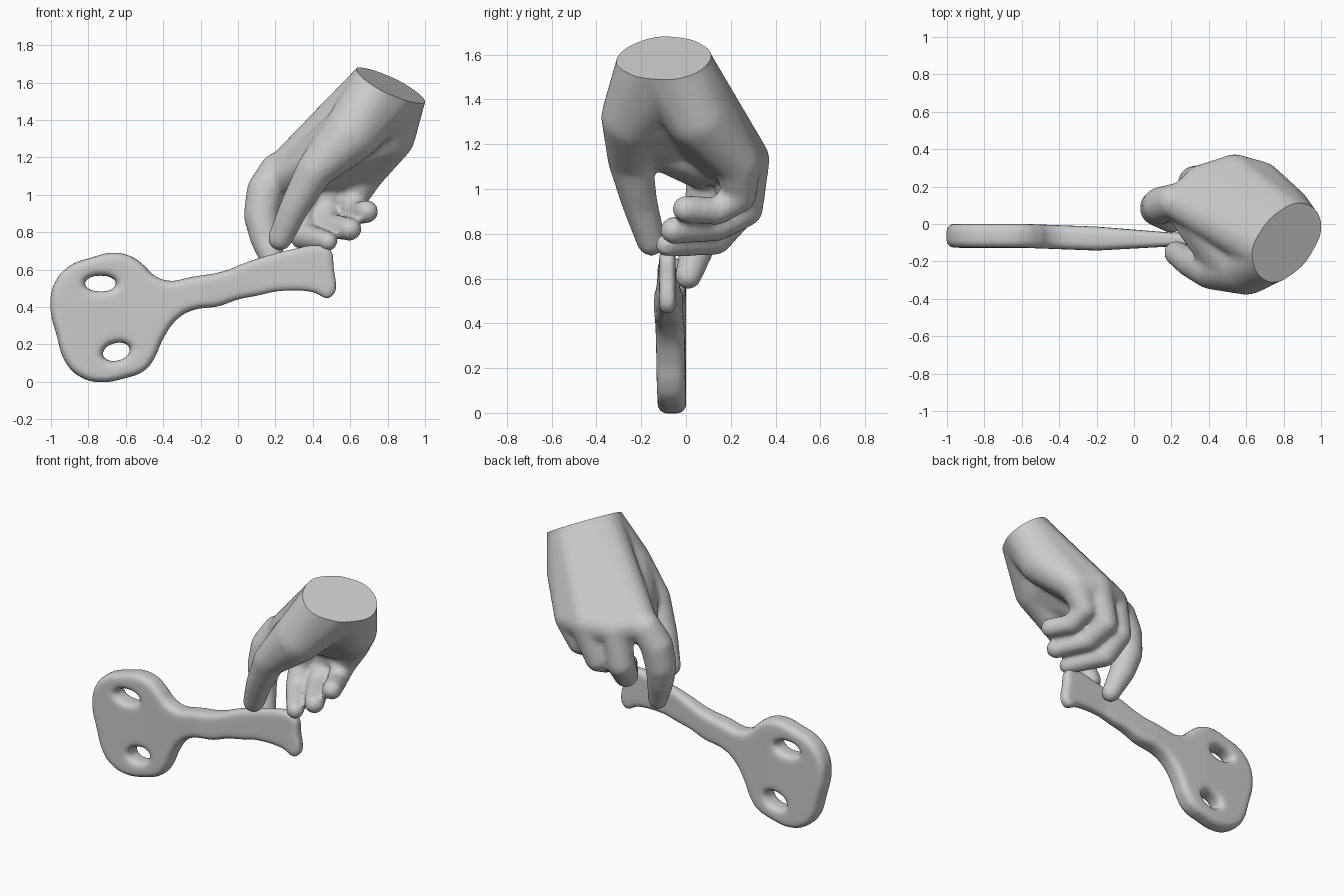
import bpy, bmesh
from mathutils import Vector
from math import cos, sin, tau

if "Cube" in bpy.data.objects:
    bpy.data.objects.remove(bpy.data.objects["Cube"])


def finish(name, mesh, angle):
    ob = bpy.data.objects.new(name, mesh)
    bpy.context.collection.objects.link(ob)
    bpy.ops.object.select_all(action='DESELECT')
    ob.select_set(True)
    bpy.context.view_layer.objects.active = ob
    bpy.ops.object.shade_smooth_by_angle(angle=angle)
    return ob


def bake(data, voxel=0, smooth=0):
    """Turn mesh or curve data into a plain mesh, optionally fused and softened."""
    ob = bpy.data.objects.new("tmp", data)
    bpy.context.collection.objects.link(ob)
    if voxel:
        rm = ob.modifiers.new("fuse", 'REMESH')
        rm.mode, rm.voxel_size = 'VOXEL', voxel
        sm = ob.modifiers.new("soften", 'SMOOTH')
        sm.factor, sm.iterations = .5, smooth
    bpy.context.view_layer.update()
    dg = bpy.context.evaluated_depsgraph_get()
    mesh = bpy.data.meshes.new_from_object(ob.evaluated_get(dg))
    bpy.data.objects.remove(ob)
    return mesh


# ---------- key: filled, bevelled outline with two holes ----------
def add_loop(curve, pts):
    sp = curve.splines.new('BEZIER')
    sp.bezier_points.add(len(pts) - 1)
    sp.use_cyclic_u = True
    for bp, (x, z) in zip(sp.bezier_points, pts):
        bp.co = (x, z, 0)
        bp.handle_left_type = bp.handle_right_type = 'AUTO'


def hole(cx, cz, a, b, tilt):
    return [(cx + a * cos(t) * cos(tilt) - b * sin(t) * sin(tilt),
             cz + a * cos(t) * sin(tilt) + b * sin(t) * cos(tilt))
            for t in (i * tau / 8 for i in range(8))]


outline = [(-1.003, .4), (-.98, .53), (-.9, .62), (-.78, .665), (-.67, .69), (-.57, .67),
           (-.5, .62), (-.45, .57), (-.37, .54), (-.25, .56), (-.08, .59), (.05, .64),
           (.16, .675), (.3, .71), (.42, .73), (.49, .71), (.51, .62), (.495, .45),
           (.4, .48), (.22, .485), (.1, .46), (0, .44), (-.1, .405), (-.25, .38),
           (-.33, .33), (-.4, .23), (-.45, .12), (-.5, .06), (-.6, .02), (-.75, -.002),
           (-.85, .03), (-.92, .1), (-.97, .25)]
cu = bpy.data.curves.new("key_outline", 'CURVE')
cu.dimensions = '2D'
cu.fill_mode = 'BOTH'
cu.resolution_u = 5
cu.extrude, cu.bevel_depth, cu.bevel_resolution, cu.offset = .024, .04, 3, -.04
add_loop(cu, outline)
add_loop(cu, hole(-.735, .525, .085, .042, 0))
add_loop(cu, hole(-.65, .16, .075, .047, .25))
key_mesh = bake(bake(cu), .012, 6)
for v in key_mesh.vertices:
    x, z, d = v.co
    s = min(max((x + .6) / .4, 0), 1)          # shaft sits a little forward
    t = min(max((x + .2) / .4, 0), 1)          # thins out towards the bit
    v.co = (x, -.063 - .015 * s - .005 * t - d * (1 - .42 * t), z)
finish("key", key_mesh, .9)

# ---------- hand: hulls of balls, fused and smoothed ----------
ico = bmesh.new()
bmesh.ops.create_icosphere(ico, subdivisions=3, radius=1)
DIRS = [v.co.copy() for v in ico.verts]
ico.free()
hand_bm = bmesh.new()


def hull(*balls):
    bm = bmesh.new()
    for x, y, z, r in balls:
        for d in DIRS:
            bm.verts.new(Vector((x, y, z)) + d * r)
    res = bmesh.ops.convex_hull(bm, input=bm.verts[:])
    inner = [g for g in res['geom_interior'] if isinstance(g, bmesh.types.BMVert)]
    bmesh.ops.delete(bm, geom=inner, context='VERTS')
    me = bpy.data.meshes.new("hull")
    bm.to_mesh(me)
    bm.free()
    hand_bm.from_mesh(me)
    bpy.data.meshes.remove(me)


def chain(*balls):
    for a, b in zip(balls, balls[1:]):
        hull(a, b)


# the wrist is a flattened oval
wrist = [(.765, -.15, 1.6, .15), (.82, -.09, 1.58, .168), (.865, -.035, 1.56, .15)]
stump = [(x + .12, y - .02, z + .22, r) for x, y, z, r in wrist]
index_k, middle_k = (.25, .11, 1.14, .1), (.37, .22, 1.12, .1)
ring_k, little_k = (.54, .27, 1.13, .105), (.68, .23, 1.12, .105)
thumb_base = (.6, -.225, 1.32, .155)
# palm, wrist and thumb muscle
hull(*wrist, index_k, middle_k, ring_k, little_k, (.8, .06, 1.32, .15))
hull(*wrist, *stump)
hull(*wrist, thumb_base)
hull(thumb_base, (.48, -.2, 1.25, .1), (.3, .07, 1.15, .09), (.65, 0, 1.38, .15))
hull((.44, -.2, 1.2, .08), (.27, .06, 1.09, .09), (.38, .1, 1.12, .1))
# thumb and fingers, knuckle to tip
chain(thumb_base, (.41, -.25, 1.13, .1), (.3, -.205, .93, .08), (.225, -.155, .765, .066))
chain(index_k, (.21, .12, 1.13, .095), (.145, .1, 1.02, .1), (.125, .085, .89, .096),
      (.145, .06, .77, .082), (.2, .01, .61, .06))
chain(middle_k, (.32, .225, .9, .086), (.35, .13, .78, .076), (.48, -.085, .75, .054))
chain(ring_k, (.46, .265, .91, .08), (.49, .14, .835, .068), (.6, -.055, .815, .062))
chain(little_k, (.61, .24, .97, .075), (.63, .14, .9, .062), (.69, -.0, .91, .062))

raw = bpy.data.meshes.new("hand_raw")
hand_bm.to_mesh(raw)
hand_bm.free()
hand_mesh = bake(raw, .014, 12)

# flat cut across the wrist
bm = bmesh.new()
bm.from_mesh(hand_mesh)
bmesh.ops.bisect_plane(bm, geom=bm.verts[:] + bm.edges[:] + bm.faces[:],
                       plane_co=(.815, -.09, 1.585), plane_no=(.5, -.22, .87),
                       clear_outer=True)
rim = [e for e in bm.edges if e.is_boundary]
bmesh.ops.holes_fill(bm, edges=rim, sides=0)
bmesh.ops.recalc_face_normals(bm, faces=bm.faces[:])
bm.to_mesh(hand_mesh)
bm.free()
finish("hand", hand_mesh, .7)
